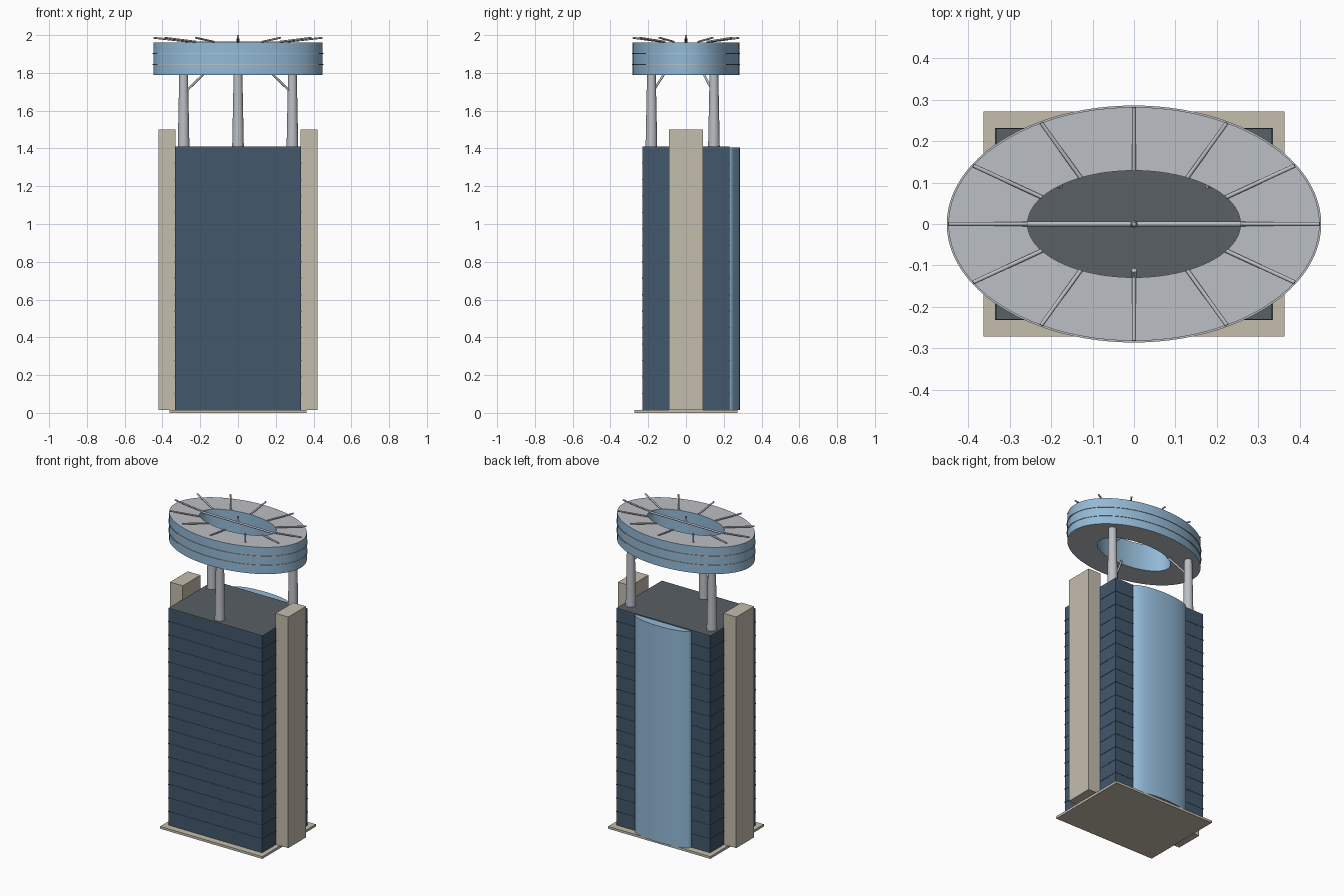
import bpy, bmesh
from math import cos, sin, pi, radians
from mathutils import Vector

if "Cube" in bpy.data.objects:
    bpy.data.objects.remove(bpy.data.objects["Cube"])


def material(name, rgb):
    m = bpy.data.materials.new(name)
    m.diffuse_color = (*rgb, 1)
    m.use_nodes = True
    m.node_tree.nodes["Principled BSDF"].inputs["Base Color"].default_value = m.diffuse_color
    return m


GLASS_DARK = material("dark_glass", (0.055, 0.095, 0.145))
GLASS_LIGHT = material("light_glass", (0.29, 0.49, 0.68))
STONE = material("stone", (0.56, 0.51, 0.42))
METAL = material("metal", (0.50, 0.52, 0.55))
ROOF = material("roof_grey", (0.10, 0.115, 0.13))


def finish(name, bm, *mats, smooth=False):
    bmesh.ops.recalc_face_normals(bm, faces=bm.faces)
    me = bpy.data.meshes.new(name)
    bm.to_mesh(me)
    bm.free()
    for m in mats:
        me.materials.append(m)
    ob = bpy.data.objects.new(name, me)
    bpy.context.collection.objects.link(ob)
    if smooth:
        bpy.ops.object.select_all(action='DESELECT')
        ob.select_set(True)
        bpy.context.view_layer.objects.active = ob
        bpy.ops.object.shade_smooth_by_angle(angle=radians(35))
    return ob


def box(name, x0, x1, y0, y1, z0, z1, mat):
    bm = bmesh.new()
    bmesh.ops.create_cube(bm, size=1)
    for v in bm.verts:
        v.co = ((x0 + x1) / 2 + v.co.x * (x1 - x0),
                (y0 + y1) / 2 + v.co.y * (y1 - y0),
                (z0 + z1) / 2 + v.co.z * (z1 - z0))
    return finish(name, bm, mat)


def rod(name, a, b, r0, r1, mat, sides=24):
    a, b = Vector(a), Vector(b)
    bm = bmesh.new()
    bmesh.ops.create_cone(bm, cap_ends=True, segments=sides, radius1=r0,
                          radius2=r1, depth=(b - a).length)
    ob = finish(name, bm, mat, smooth=True)
    ob.location = (a + b) / 2
    ob.rotation_euler = (b - a).to_track_quat('Z', 'Y').to_euler()
    return ob


def ellipse_ring(name, outer, inner, z0, z1, side_mat, cap_mat, n=96):
    bm = bmesh.new()
    loops = []
    for (rx, ry), z in ((outer, z0), (outer, z1), (inner, z1), (inner, z0)):
        loops.append([bm.verts.new((rx * cos(2 * pi * i / n), ry * sin(2 * pi * i / n), z))
                      for i in range(n)])
    for k in range(4):
        p, q = loops[k], loops[(k + 1) % 4]
        for i in range(n):
            j = (i + 1) % n
            f = bm.faces.new((p[i], p[j], q[j], q[i]))
            f.material_index = k % 2
    return finish(name, bm, side_mat, cap_mat, smooth=True)


# Base, tower body and roof
box("base_plate", -0.363, 0.363, -0.272, 0.272, 0, 0.015, STONE)
box("tower_body", -0.333, 0.333, -0.23, 0.23, 0.015, 1.403, GLASS_DARK)
box("tower_roof", -0.333, 0.333, -0.23, 0.23, 1.403, 1.41, ROOF)

# Thin floor bands
for i in range(1, 16):
    z = 0.015 + i * 0.0872
    box(f"floor_band_{i}", -0.335, 0.335, -0.232, 0.232, z - 0.003, z + 0.003, GLASS_DARK)

# Stone side shafts
for s, side in ((-1, "left"), (1, "right")):
    xs = sorted((s * 0.33, s * 0.42))
    box(f"{side}_shaft", *xs, -0.09, 0.09, 0.015, 1.5, STONE)

# Curved glass bay on the back
bm = bmesh.new()
bmesh.ops.create_cone(bm, cap_ends=True, segments=96, radius1=1, radius2=1, depth=1.39)
for v in bm.verts:
    v.co = (v.co.x * 0.2, 0.228 + v.co.y * 0.057, v.co.z + 0.71)
bmesh.ops.bisect_plane(bm, geom=bm.verts[:] + bm.edges[:] + bm.faces[:],
                       plane_co=(0, 0.226, 0), plane_no=(0, -1, 0), clear_outer=True)
finish("back_bay", bm, GLASS_LIGHT, smooth=True)

# Tapered columns with struts leaning to the centre
for name, x, y in (("front", 0, -0.183), ("back_left", -0.288, 0.148), ("back_right", 0.288, 0.148)):
    rod(f"{name}_column", (x, y, 1.40), (x, y, 1.80), 0.031, 0.023, METAL, 32)
    rod(f"{name}_strut", (x, y, 1.69), (x * 0.61, y * 0.61, 1.80), 0.006, 0.006, METAL, 12)

# Elliptical crown ring with thin trim bands
OUT, INN = (0.448, 0.282), (0.257, 0.129)
ellipse_ring("crown_ring", OUT, INN, 1.79, 1.962, GLASS_LIGHT, METAL)
for i, z in enumerate((1.845, 1.903)):
    ellipse_ring(f"crown_band_{i + 1}", (0.452, 0.286), (0.44, 0.274), z - 0.003, z + 0.003, METAL, METAL)

# Radial roof fins rising outward
for i in range(12):
    a = i * pi / 6
    c, s = cos(a), sin(a)
    rod(f"roof_fin_{i + 1}", (INN[0] * c, INN[1] * s, 1.965), (OUT[0] * c, OUT[1] * s, 1.986),
        0.005, 0.005, METAL, 12)

# Crossbar and short mast over the opening
rod("crossbar", (-0.27, 0, 1.96), (0.27, 0, 1.96), 0.006, 0.006, METAL, 12)
rod("centre_mast", (0, 0, 1.955), (0, 0, 2.0), 0.009, 0.005, METAL, 16)
